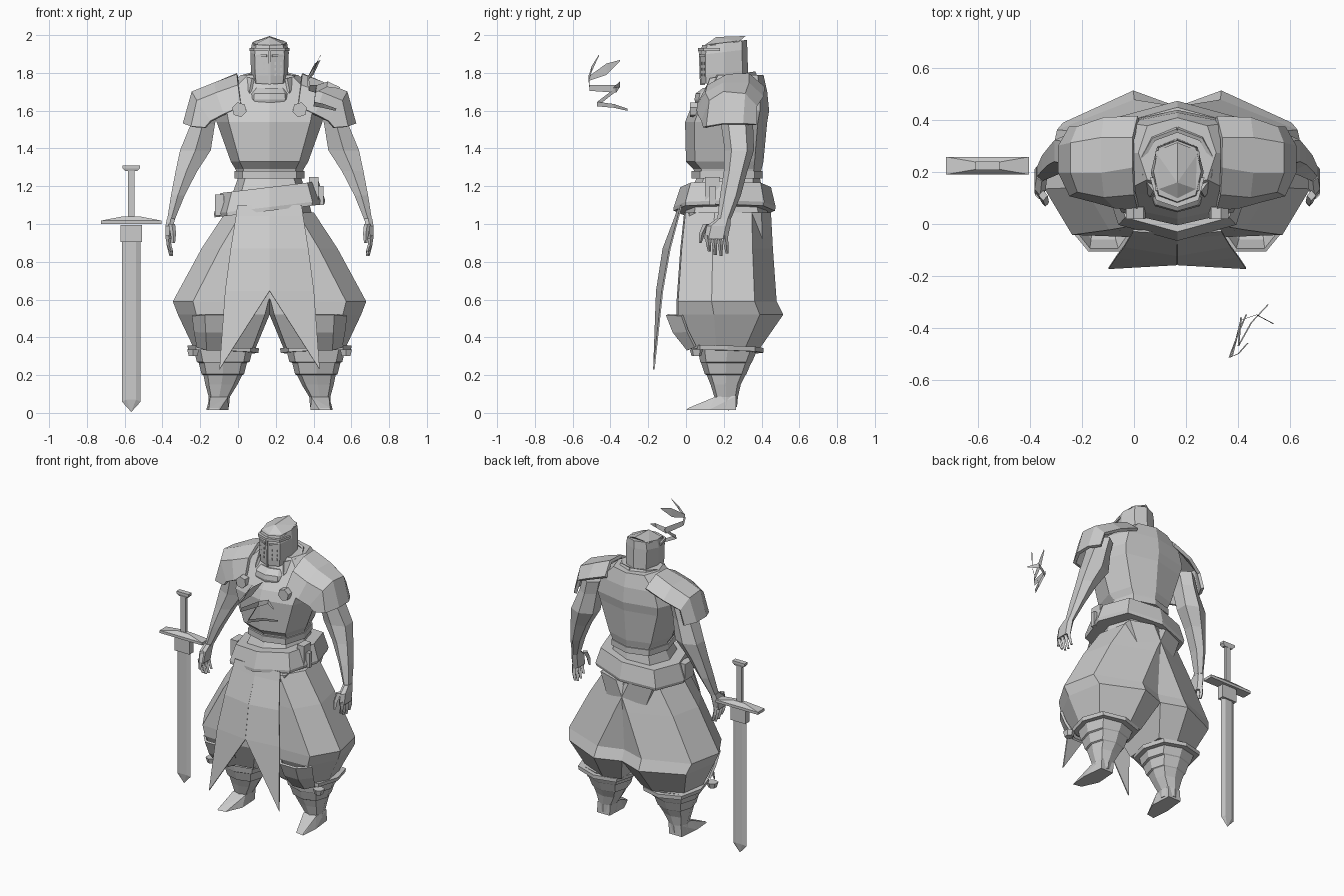
import bpy, bmesh, math

CX = 0.167  # centre line of the figure
grey = bpy.data.materials.new("plain grey")
grey.diffuse_color = (0.6, 0.6, 0.6, 1)


def make(name, verts, faces, mirror=False, thick=0, x=CX):
    me = bpy.data.meshes.new(name)
    me.from_pydata(verts, [], faces)
    bm = bmesh.new()
    bm.from_mesh(me)
    bmesh.ops.recalc_face_normals(bm, faces=bm.faces)
    bm.to_mesh(me)
    bm.free()
    me.materials.append(grey)
    ob = bpy.data.objects.new(name, me)
    ob.location.x = x
    bpy.context.collection.objects.link(ob)
    if thick:
        m = ob.modifiers.new("thickness", 'SOLIDIFY')
        m.thickness, m.offset = thick, 0
    if mirror:
        ob.modifiers.new("mirror", 'MIRROR').use_clip = False
    return ob


def loft(name, rings, n=8, p=0.75, mirror=False, tilt=(0, 0), x=CX, shape=None):
    """Stack of rings (x0, x1, y0, y1, z): rounded, or following a unit outline."""
    vs, fs = [], []
    sg = lambda v: math.copysign(abs(v) ** p, v) if abs(v) > 1e-6 else 0
    if not shape:
        shape = [(sg(math.sin(2 * math.pi * i / n)), -sg(math.cos(2 * math.pi * i / n))) for i in range(n)]
    n = len(shape)
    for x0, x1, y0, y1, z in rings:
        for u, v in shape:
            px = (x0 + x1) / 2 + (x1 - x0) / 2 * u
            py = (y0 + y1) / 2 + (y1 - y0) / 2 * v
            vs.append((px, py, z + tilt[0] * px + tilt[1] * (py - 0.2)))
    for r in range(len(rings) - 1):
        for i in range(n):
            j = (i + 1) % n
            fs.append((r * n + i, r * n + j, r * n + n + j, r * n + n + i))
    fs += [tuple(range(n)), tuple(range(len(vs) - n, len(vs)))]
    return make(name, vs, fs, mirror, x=x)


def body(rows):
    return [(-w, w, y0, y1, z) for w, y0, y1, z in rows]


def grid(name, rows, thick=0.015, mirror=True):
    c = len(rows[0])
    fs = [(r * c + i, r * c + i + 1, r * c + c + i + 1, r * c + c + i)
          for r in range(len(rows) - 1) for i in range(c - 1)]
    return make(name, [v for row in rows for v in row], fs, mirror, thick)


def hull(name, pts, mirror=False, x=CX):
    ob = make(name, pts, [], mirror, x=x)
    bm = bmesh.new()
    bm.from_mesh(ob.data)
    bmesh.ops.convex_hull(bm, input=bm.verts)
    bmesh.ops.dissolve_limit(bm, angle_limit=0.02, verts=bm.verts, edges=bm.edges)
    bm.to_mesh(ob.data)
    bm.free()
    return ob


def box(name, c, s, mirror=False, x=CX):
    return hull(name, [(c[0] + i * s[0] / 2, c[1] + j * s[1] / 2, c[2] + k * s[2] / 2)
                       for i in (-1, 1) for j in (-1, 1) for k in (-1, 1)], mirror, x)


# Torso, waist band and hips
loft("torso", body([(.17, .05, .39, 1.24), (.18, .04, .40, 1.29), (.205, 0, .41, 1.33),
                    (.28, -.005, .43, 1.54), (.295, .02, .44, 1.60), (.26, .09, .43, 1.70),
                    (.15, .14, .41, 1.79)]))
loft("waist_band", body([(.185, .03, .405, 1.24), (.185, .03, .405, 1.28)]))
loft("hips", body([(.165, .06, .39, 1.25), (.20, .01, .41, 1.15), (.23, -.01, .44, 1.03)]))

# Slanted belt with buckle and pouch
loft("belt", body([(.29, -.065, .47, 1.07), (.295, -.065, .475, 1.09), (.26, -.03, .45, 1.195),
                   (.24, 0, .42, 1.195)]), tilt=(.12, 0))
box("belt_buckle", (.235, .14, 1.18), (.05, .08, .14))
box("belt_loop", (.27, .14, 1.15), (.03, .03, .10))
box("belt_pouch", (-.265, .14, 1.10), (.05, .09, .11))

# Cowl, standing collar and neck
loft("neck", body([(.07, .14, .30, 1.62), (.07, .14, .30, 1.80)]))
loft("cowl", body([(.09, .06, .34, 1.60), (.125, .045, .36, 1.66), (.12, .05, .37, 1.69),
                   (.10, .09, .35, 1.72)]), n=10)
rows = []
for z, w, yb in ((1.64, .15, .39), (1.72, .155, .39), (1.785, .135, .36)):
    rows.append([(w * math.sin(a), .23 - (yb - .23) * math.cos(a), z - .02 * math.cos(a))
                 for a in (.7, 1.2, 1.75, 2.4, math.pi)])
grid("collar", rows)

# Great helm: bucket with gabled roof, brow band, face ridge, eye slits and breath holes
loft("helm", body([(.092, .078, .33, 1.755), (.098, .075, .328, 1.80), (.102, .075, .325, 1.91),
                   (.092, .085, .322, 1.96)]), tilt=(0, .12))
hull("helm_roof", [(s * .085, y, z) for s in (-1, 1) for y, z in ((.13, 1.945), (.28, 1.965))] +
     [(0, .088, 1.94), (0, .16, 1.99), (0, .315, 1.995)])
hull("brow_band", [(a * u, y, z) for a in (-1, 1) for u, y in ((.0, .064), (.082, .092), (.105, .18), (.08, .18))
                   for z in (1.915, 1.932)])
hull("face_ridge", [(s * .006, y, z) for s in (-1, 1) for y, z in
                    ((.074, 1.735), (.067, 1.92), (.10, 1.735), (.10, 1.92))])
grid("eye_slit", [[(.015, .073, 1.885), (.075, .103, 1.885)], [(.015, .073, 1.897), (.075, .103, 1.897)]], .008)
for i in range(2):
    for j in range(3):
        box("breath_hole", (.03 + .03 * i, .09 + .012 * i, 1.79 + .03 * j), (.006, .014, .014), True)

# Shoulder guards and their round clasps
grid("shoulder_guard", [
    [(.15, .06, 1.62), (.165, .12, 1.73), (.17, .22, 1.785), (.17, .33, 1.79), (.15, .41, 1.72)],
    [(.24, .07, 1.58), (.28, .11, 1.69), (.29, .20, 1.74), (.29, .33, 1.74), (.28, .405, 1.67)],
    [(.31, .09, 1.545), (.38, .13, 1.65), (.405, .20, 1.695), (.405, .31, 1.685), (.38, .37, 1.62)],
    [(.34, .10, 1.51), (.41, .115, 1.515), (.45, .20, 1.53), (.45, .30, 1.53), (.41, .37, 1.525)]], .02)
hull("clasp", [(.16 + .04 * math.cos(k * math.pi / 3 + .3), y, 1.605 + .04 * math.sin(k * math.pi / 3 + .3))
               for k in range(6) for y in (.02, .065)], True)

# Arms, palms, fingers and thumbs
loft("arm", [(.26, .40, .17, .36, 1.62), (.28, .425, .185, .355, 1.53), (.30, .485, .205, .36, 1.39),
             (.375, .505, .20, .325, 1.28), (.445, .527, .18, .29, 1.15),
             (.50, .545, .165, .235, 1.02)], n=6, p=.9, mirror=True)
loft("palm", [(.50, .545, .165, .235, 1.03), (.505, .553, .11, .235, .99), (.51, .553, .095, .22, .92)],
     n=6, p=.7, mirror=True)
for k, tip in enumerate((.855, .835, .83, .845)):
    y = .112 + .031 * k
    loft("finger", [(.523, .55, y - .014, y + .014, .94), (.52, .545, y - .005, y + .021, .89),
                    (.51, .53, y + .004, y + .02, tip)], n=4, p=1, mirror=True)
loft("thumb", [(.50, .535, .09, .13, 1.0), (.495, .525, .07, .10, .95), (.50, .518, .068, .083, .90)],
     n=4, p=1, mirror=True)

# Front tabard with two long points
edge = [(.17, -.025, 1.10), (.178, -.04, 1.04), (.205, -.085, .87), (.235, -.125, .645)]
mid = [(0, -.035, 1.10), (0, -.055, 1.04), (0, -.12, .87), (0, -.155, .645)]
make("tabard", mid + edge + [(.265, -.17, .23)],
     [(i, i + 1, i + 5, i + 4) for i in range(3)] + [(3, 8, 7)], True, .008)

# Baggy trousers, narrow at waist, widest above the knee
outline = [(-.9, -.88), (-.2, -1), (.6, -.97), (1, -.3), (.82, .56), (-.3, 1), (-1, .78)]
loft("trouser_leg", [(-.20, .235, -.01, .45, 1.06), (-.13, .36, -.03, .46, .87),
                     (-.02, .512, -.05, .48, .59), (0, .485, -.05, .515, .52),
                     (.075, .40, .035, .39, .34)], shape=outline, mirror=True)

# Knee plates, tied cuffs, wrapped shins and feet
grid("knee_plate", [
    [(.175, -.03, .515), (.225, -.10, .52), (.34, -.10, .52), (.405, -.02, .515)],
    [(.185, -.01, .43), (.235, -.065, .43), (.335, -.065, .43), (.395, .01, .43)],
    [(.20, .05, .35), (.245, .01, .335), (.33, .01, .335), (.38, .05, .35)]])
loft("knee_cuff", [(.06, .43, .03, .41, .315), (.055, .435, .03, .41, .34)], mirror=True, tilt=(.04, -.03))
loft("cuff_knot", [(.38, .43, .03, .08, .30), (.37, .44, .02, .09, .335)], n=6, mirror=True)
loft("shin_wrap", [(.085, .405, .06, .385, .35), (.105, .385, .075, .35, .27), (.12, .375, .08, .345, .265),
                   (.135, .36, .10, .32, .205), (.145, .35, .11, .315, .20), (.17, .34, .13, .29, .15),
                   (.21, .322, .15, .275, .085), (.215, .325, .15, .27, .03)], mirror=True)
hull("foot", [(.225, .265, .015), (.32, .265, .015), (.335, .12, .015), (.325, 0, .015), (.265, .01, .015),
              (.217, .12, .015), (.22, .155, .085), (.315, .155, .085), (.315, .265, .09), (.22, .265, .09),
              (.32, .01, .025), (.27, .02, .025)], True)

# Sword hanging point down
SX = -.565
w, t, y = .05, .012, .225
blade = [(a * w, y, z) for a in (-1, 1) for z in (.06, .97)]
blade += [(a * .025, y + b * t, z) for a in (-1, 1) for b in (-1, 1) for z in (.07, .97)]
hull("sword_blade", blade + [(0, y, 0.005)], x=SX)
box("sword_collar", (0, y, .95), (.112, .045, .09), x=SX)
hull("sword_guard", [(a * .16, y + b * .034, z) for a in (-1, 1) for b in (-1, 1) for z in (1.0, 1.018)] +
     [(a * .045, y + b * .014, 1.04) for a in (-1, 1) for b in (-1, 1)], x=SX)
box("sword_grip", (0, y, 1.16), (.036, .022, .26), x=SX)
hull("sword_pommel", [(a * .032, y + b * .012, 1.28) for a in (-1, 1) for b in (-1, 1)] +
     [(a * .046, y + b * .017, z) for a in (-1, 1) for b in (-1, 1) for z in (1.295, 1.31)], x=SX)


# Floating torn ribbons in front of the chest
def ribbon(name, pts):
    vs = []
    for px, py, pz, h in pts:
        vs += [(px, py, pz - h), (px + .006, py, pz + h)]
    make(name, vs, [(2 * i, 2 * i + 1, 2 * i + 3, 2 * i + 2) for i in range(len(pts) - 1)], x=0)


ribbon("ribbon_upper", [(.435, -.46, 1.895, .003), (.40, -.50, 1.82, .015), (.365, -.515, 1.77, .012),
                        (.40, -.42, 1.82, .03), (.43, -.35, 1.865, .003)])
ribbon("ribbon_middle", [(.365, -.515, 1.77, .02), (.375, -.51, 1.72, .015), (.41, -.37, 1.715, .02),
                         (.47, -.35, 1.74, .015), (.535, -.385, 1.72, .003)])
ribbon("ribbon_lower", [(.41, -.36, 1.72, .01), (.40, -.47, 1.635, .012), (.45, -.38, 1.625, .01),
                        (.515, -.31, 1.605, .006)])
